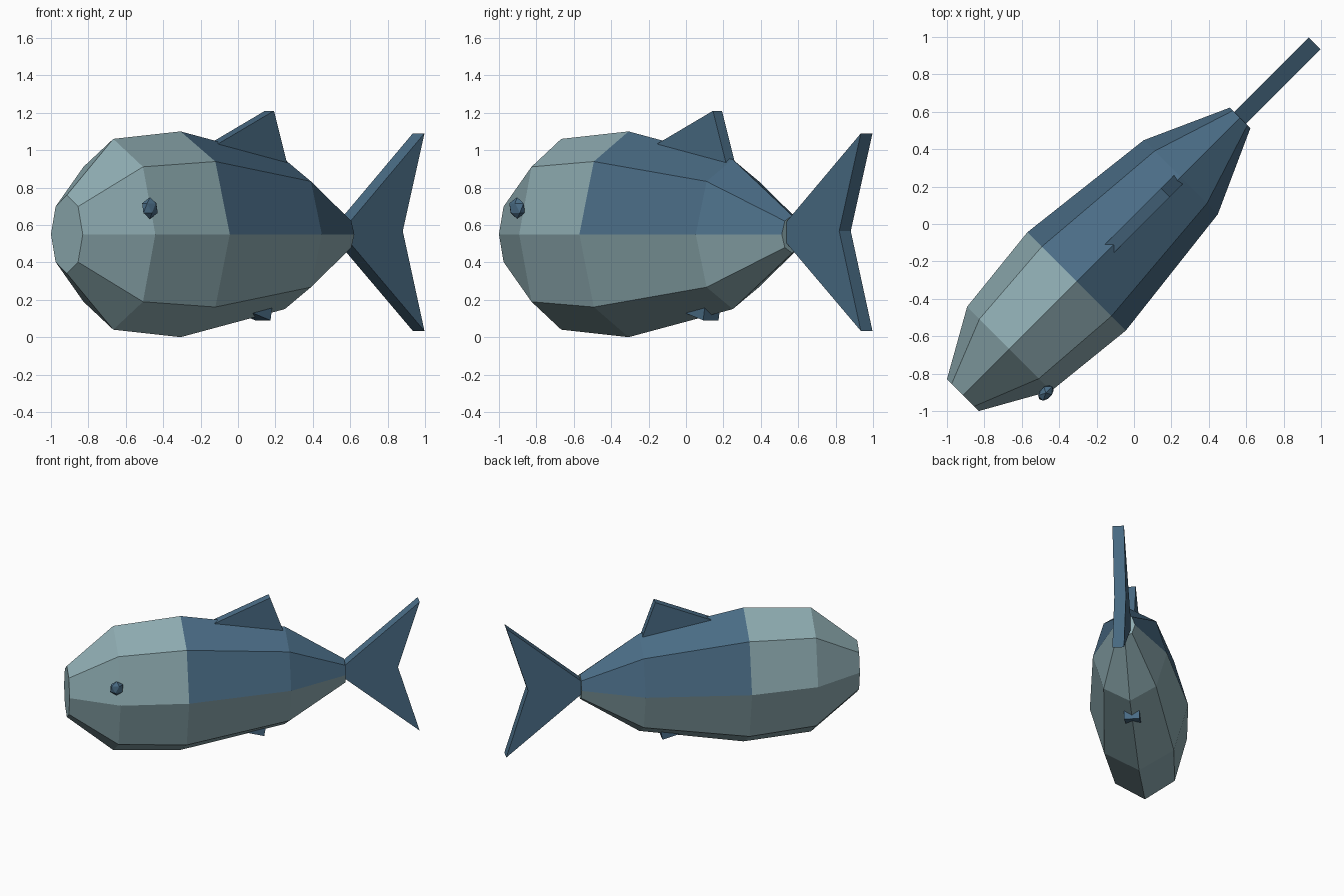
import bpy, bmesh, math
from mathutils import Matrix, Vector

if "Cube" in bpy.data.objects:
    bpy.data.objects.remove(bpy.data.objects["Cube"])

R2 = math.sqrt(2)
TURN = Matrix.Rotation(math.radians(45), 4, 'Z')  # fish lies along the x = y diagonal


def material(name, rgb):
    m = bpy.data.materials.new(name)
    m.diffuse_color = (*rgb, 1)
    m.use_nodes = True
    m.node_tree.nodes["Principled BSDF"].inputs["Base Color"].default_value = m.diffuse_color
    return m


pale = material("pale grey green", (0.27, 0.41, 0.44))
blue = material("slate blue", (0.068, 0.15, 0.235))


def finish(name, bm, mats):
    bmesh.ops.recalc_face_normals(bm, faces=bm.faces)
    bm.transform(TURN)
    me = bpy.data.meshes.new(name)
    bm.to_mesh(me)
    bm.free()
    for m in mats:
        me.materials.append(m)
    ob = bpy.data.objects.new(name, me)
    bpy.context.collection.objects.link(ob)
    return ob


# Body: octagonal rings (diagonal position, half width, half height)
MID = 0.55
RINGS = [(-0.915, 0.085, 0.21), (-0.667, 0.225, 0.51), (-0.307, 0.263, 0.55),
         (0.25, 0.198, 0.40), (0.567, 0.055, 0.10)]
bm = bmesh.new()
loops = []
for u, w, h in RINGS:
    loops.append([bm.verts.new((u * R2, w * R2 * math.cos(k * math.pi / 4),
                                MID + h * math.sin(k * math.pi / 4))) for k in range(8)])
for i in range(len(loops) - 1):
    for k in range(8):
        n = (k + 1) % 8
        f = bm.faces.new((loops[i][k], loops[i][n], loops[i + 1][n], loops[i + 1][k]))
        # Blue back: upper half behind the widest ring
        f.material_index = 1 if i >= 2 and k < 4 else 0
bm.faces.new(loops[0])
bm.faces.new(loops[-1])
finish("body", bm, [pale, blue])


# Fins: flat outlines (diagonal position, height) thickened sideways
def fin(name, outline, half):
    bm = bmesh.new()
    sides = [[bm.verts.new((u * R2, s * half * R2, z)) for u, z in outline] for s in (-1, 1)]
    bm.faces.new(sides[0])
    bm.faces.new(sides[1][::-1])
    for k in range(len(outline)):
        n = (k + 1) % len(outline)
        bm.faces.new((sides[0][k], sides[0][n], sides[1][n], sides[1][k]))
    finish(name, bm, [blue])


fin("tail_fin", [(0.52, 0.56), (0.966, 1.09), (0.85, 0.567), (0.966, 0.033)], 0.031)
fin("dorsal_fin", [(-0.17, 1.01), (0.168, 1.21), (0.246, 0.90)], 0.024)
fin("belly_fin", [(0.0, 0.144), (0.133, 0.09), (0.146, 0.20)], 0.041)

# Eye: flattened low-poly ball on the right cheek
bm = bmesh.new()
bmesh.ops.create_icosphere(bm, subdivisions=1, radius=1)
bmesh.ops.scale(bm, vec=Vector((0.055, 0.036, 0.058)), verts=bm.verts)
bmesh.ops.translate(bm, vec=Vector((-0.687 * R2, -0.216 * R2, 0.69)), verts=bm.verts)
finish("eye", bm, [blue])
